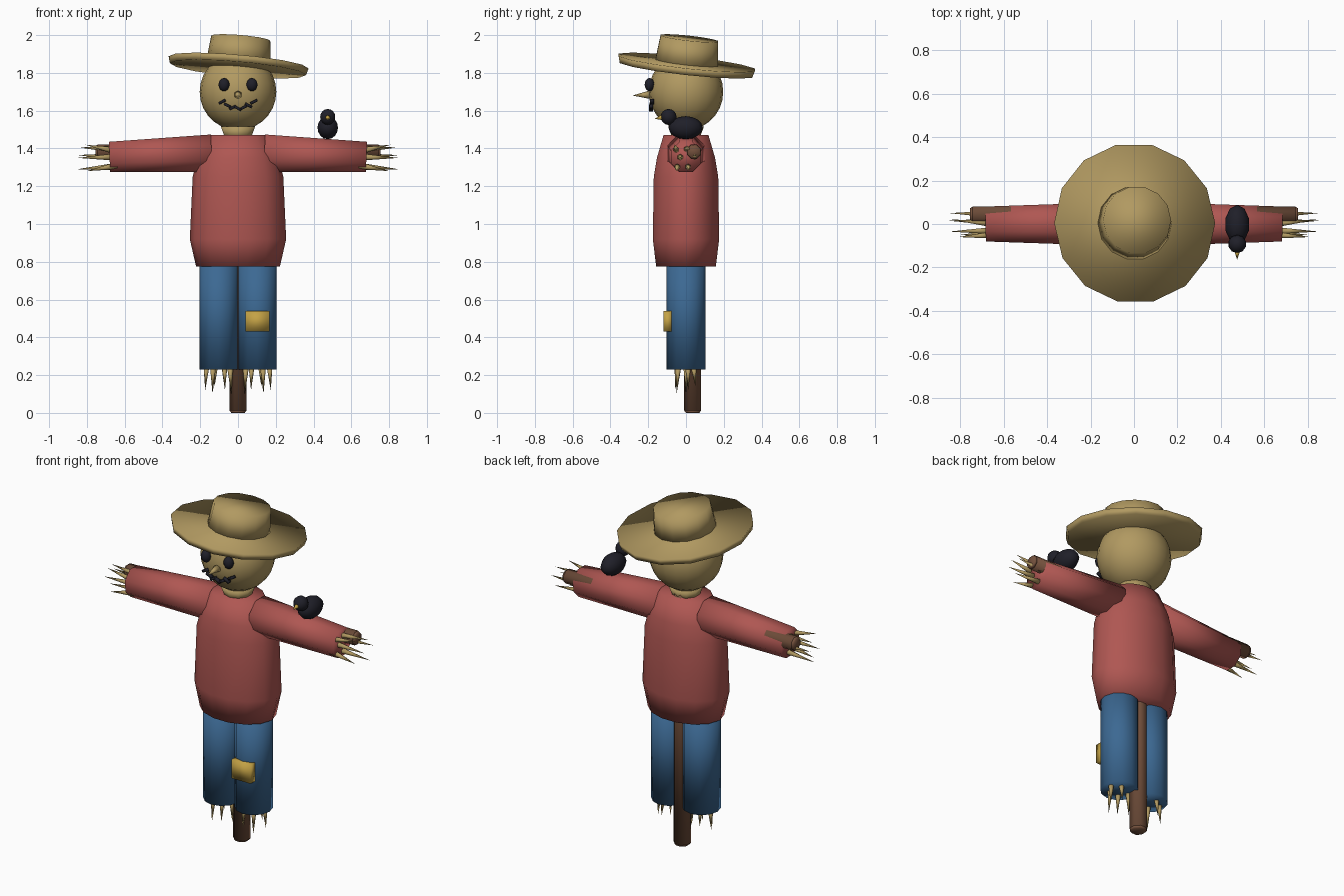
import bpy, bmesh, math
from mathutils import Matrix, Vector, Euler

cube = bpy.data.objects.get("Cube")
if cube:
    bpy.data.objects.remove(cube)


def material(name, rgb):
    m = bpy.data.materials.new(name)
    m.use_nodes = True
    m.diffuse_color = (*rgb, 1)
    m.node_tree.nodes["Principled BSDF"].inputs["Base Color"].default_value = (*rgb, 1)
    return m


STRAW = material("straw", (0.44, 0.32, 0.12))
RED = material("red_cloth", (0.43, 0.095, 0.085))
BLUE = material("blue_denim", (0.045, 0.14, 0.29))
WOOD = material("brown_wood", (0.17, 0.08, 0.045))
GOLD = material("gold_patch", (0.55, 0.36, 0.06))
BLACK = material("black", (0.014, 0.014, 0.022))


def finish(name, bm, mat):
    mesh = bpy.data.meshes.new(name)
    bmesh.ops.recalc_face_normals(bm, faces=bm.faces)
    for f in bm.faces:
        f.smooth = True
    bm.to_mesh(mesh)
    bm.free()
    mesh.materials.append(mat)
    ob = bpy.data.objects.new(name, mesh)
    bpy.context.collection.objects.link(ob)
    return ob


def tube(name, a, b, r1, r2, sides, mat, roll=0.0):
    """Capped cylinder or cone between two points."""
    a, b = Vector(a), Vector(b)
    d = b - a
    mtx = (Matrix.Translation((a + b) / 2) @ d.to_track_quat("Z", "Y").to_matrix().to_4x4()
           @ Matrix.Rotation(roll, 4, "Z"))
    bm = bmesh.new()
    bmesh.ops.create_cone(bm, cap_ends=True, segments=sides, radius1=r1, radius2=r2,
                          depth=d.length, matrix=mtx)
    return finish(name, bm, mat)


def ball(name, centre, size, mat, u=12, v=8):
    bm = bmesh.new()
    bmesh.ops.create_uvsphere(bm, u_segments=u, v_segments=v, radius=1,
                              matrix=Matrix.Translation(centre) @ Matrix.Diagonal((*size, 1)))
    return finish(name, bm, mat)


def box(name, centre, size, mat, tilt=0.0):
    bm = bmesh.new()
    bmesh.ops.create_cube(bm, size=1, matrix=Matrix.Translation(centre)
                          @ Matrix.Rotation(tilt, 4, "Y") @ Matrix.Diagonal((*size, 1)))
    return finish(name, bm, mat)


def loft(name, rings, sides, mat):
    """Stack of elliptical rings given as (z, half width, half depth)."""
    bm = bmesh.new()
    loops = []
    for z, rx, ry in rings:
        loops.append([bm.verts.new((rx * math.cos(t), ry * math.sin(t), z))
                      for t in (2 * math.pi * i / sides for i in range(sides))])
    for lo, hi in zip(loops, loops[1:]):
        for i in range(sides):
            j = (i + 1) % sides
            bm.faces.new((lo[i], lo[j], hi[j], hi[i]))
    bm.faces.new(loops[0][::-1])
    bm.faces.new(loops[-1])
    return finish(name, bm, mat)


EIGHTH = math.pi / 8

# Wooden frame
def beam(name, a, b, r, chamfer=0.012):
    a, b = Vector(a), Vector(b)
    step = (b - a).normalized() * chamfer
    tube(name, a + step, b - step, r, r, 8, WOOD, EIGHTH)
    tube(name + "_start_tip", a + step, a, r, r * 0.8, 8, WOOD, EIGHTH)
    tube(name + "_end_tip", b - step, b, r, r * 0.8, 8, WOOD, EIGHTH)


beam("upright_post", (0, 0.035, 0), (0, 0.035, 1.52), 0.048)
beam("crossbar", (-0.755, 0.042, 1.383), (0.755, 0.042, 1.383), 0.041)

# Shirt body and straw neck
loft("shirt_body", [(0.775, 0.222, 0.162), (0.92, 0.255, 0.18), (1.25, 0.24, 0.175),
                    (1.35, 0.215, 0.158), (1.47, 0.15, 0.122)], 14, RED)
tube("straw_neck", (0, 0, 1.45), (0, 0, 1.515), 0.07, 0.095, 10, STRAW)

# Sleeves, trouser legs and straw ends, mirrored
HAND = [(-0.05, 0.03, 0.81, -0.06, 1.42), (-0.03, 0.0, 0.85, -0.035, 1.35),
        (-0.045, -0.045, 0.80, -0.05, 1.28), (0.01, -0.05, 0.85, 0.015, 1.29),
        (0.045, 0.0, 0.85, 0.05, 1.365), (0.0, 0.04, 0.84, 0.02, 1.405)]
ANKLE = [(-0.06, 0.0), (-0.03, -0.045), (0.02, 0.04), (0.03, -0.04), (0.065, 0.01)]
for side, s in (("left", 1), ("right", -1)):
    tube(side + "_sleeve", (s * 0.14, 0, 1.375), (s * 0.68, 0, 1.355), 0.107, 0.087, 8, RED, EIGHTH)
    for i, (y, dz, tx, ty, tz) in enumerate(HAND):
        tube(f"{side}_hand_straw_{i}", (s * 0.64, y, 1.355 + dz), (s * tx, ty, tz),
             0.02, 0, 6, STRAW)
    tube(side + "_trouser_leg", (s * 0.102, 0, 0.23), (s * 0.102, 0, 0.85), 0.103, 0.103, 12, BLUE)
    for i, (x, y) in enumerate(ANKLE):
        tube(f"{side}_ankle_straw_{i}", (s * (0.102 + x), y, 0.25),
             (s * (0.102 + x * 1.1), y * 1.25, 0.10 + 0.02 * (i % 3)), 0.017, 0, 6, STRAW)

# Knee patch
box("knee_patch", (0.103, -0.096, 0.485), (0.125, 0.046, 0.11), GOLD)

# Head and face
ball("head", (0, 0, 1.70), (0.203, 0.197, 0.203), STRAW, 20, 14)
for side, s in (("left", 1), ("right", -1)):
    ball(side + "_eye", (s * 0.074, -0.193, 1.738), (0.029, 0.026, 0.035), BLACK)
tube("nose", (0, -0.185, 1.685), (0, -0.283, 1.68), 0.024, 0, 6, STRAW)
for i in range(7):
    x = (i - 3) * 0.028
    z = 1.612 + 0.035 * (x / 0.084) ** 2
    y = -math.sqrt(0.2 ** 2 - x * x - (z - 1.70) ** 2) - 0.006
    box(f"mouth_stitch_{i}", (x, y, z), (0.04, 0.02, 0.014), BLACK,
        math.radians(-28 if i % 2 == 0 else 28))

# Tilted straw hat
hat_pose = Matrix.Translation((0, 0, 1.82)) @ Euler(
    (math.radians(-6.3), math.radians(5), 0)).to_matrix().to_4x4()
for name, lo, hi, r1, r2, n in (("hat_brim", 0, 0.036, 0.362, 0.372, 14),
                                ("hat_crown", 0.02, 0.165, 0.172, 0.157, 14)):
    tube(name, (0, 0, lo), (0, 0, hi), r1, r2, n, STRAW, math.pi / 2).matrix_world = hat_pose

# Crow perched on the left sleeve
ball("crow_body", (0.475, -0.002, 1.51), (0.057, 0.09, 0.061), BLACK, 10, 8)
ball("crow_head", (0.475, -0.092, 1.567), (0.042, 0.042, 0.042), BLACK, 10, 8)
tube("crow_beak", (0.475, -0.122, 1.565), (0.475, -0.165, 1.557), 0.016, 0, 6, GOLD)
